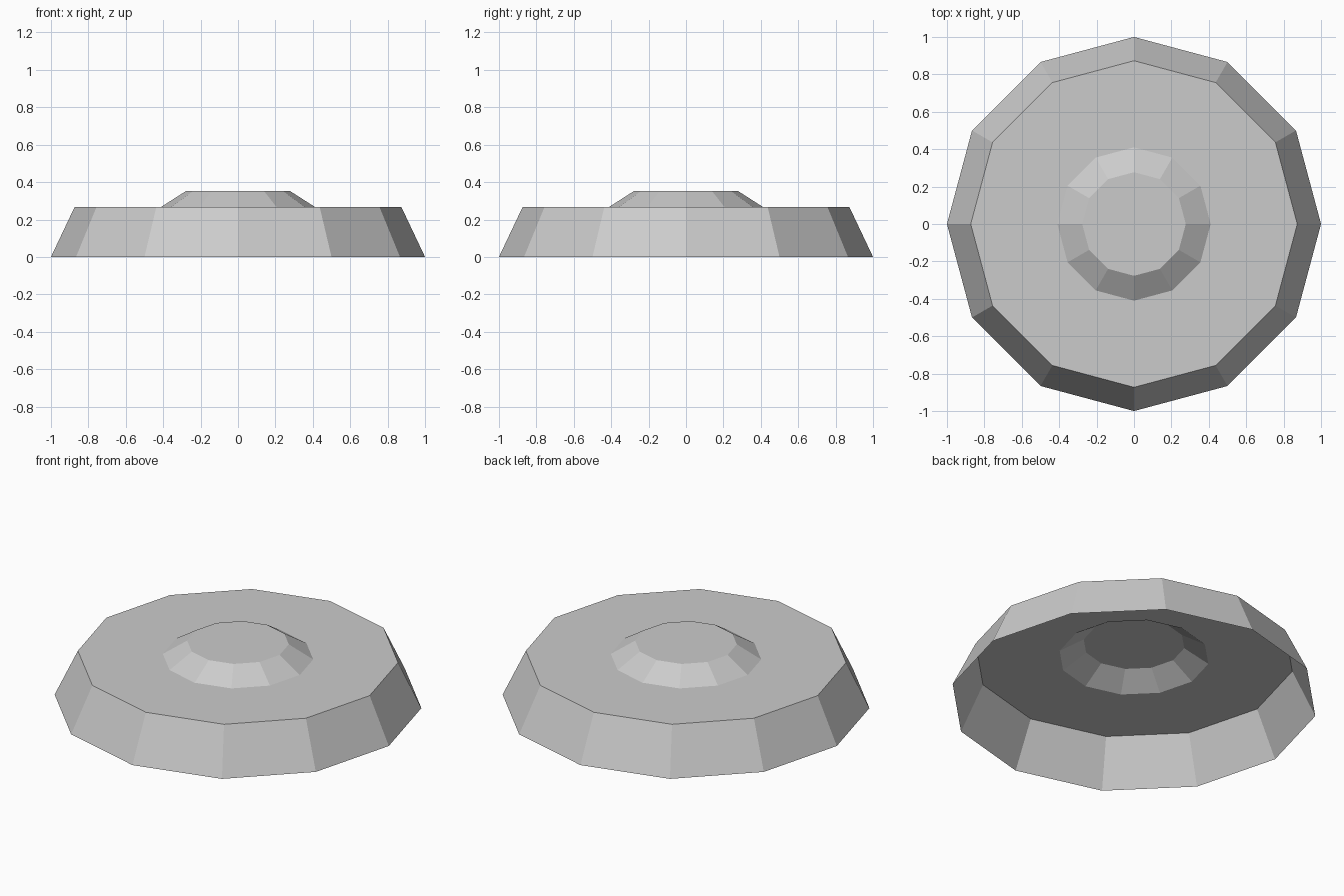
import bpy, bmesh
from math import cos, sin, tau

cube = bpy.data.objects.get("Cube")
if cube:
    bpy.data.objects.remove(cube, do_unlink=True)

SIDES = 12

# Plain grey material
grey = bpy.data.materials.new("plain grey")
grey.use_nodes = True
colour = (0.6, 0.6, 0.6, 1)
grey.diffuse_color = colour
grey.node_tree.nodes["Principled BSDF"].inputs["Base Color"].default_value = colour


def stepped_shell(name, profile):
    """Turn a (radius, height) profile into an open-bottomed faceted shell."""
    bm = bmesh.new()
    rings = [[bm.verts.new((r * cos(tau * i / SIDES), r * sin(tau * i / SIDES), z))
              for i in range(SIDES)] for r, z in profile]
    for low, high in zip(rings, rings[1:]):
        for i in range(SIDES):
            j = (i + 1) % SIDES
            bm.faces.new((low[i], low[j], high[j], high[i]))
    bm.faces.new(rings[-1])
    mesh = bpy.data.meshes.new(name)
    bm.to_mesh(mesh)
    bm.free()
    mesh.materials.append(grey)
    obj = bpy.data.objects.new(name, mesh)
    bpy.context.collection.objects.link(obj)
    return obj


# Sloped outer wall, flat deck, raised centre; hollow underneath
stepped_shell("stepped_disc", [(1, 0), (0.873, 0.268), (0.41, 0.268), (0.277, 0.353)])
